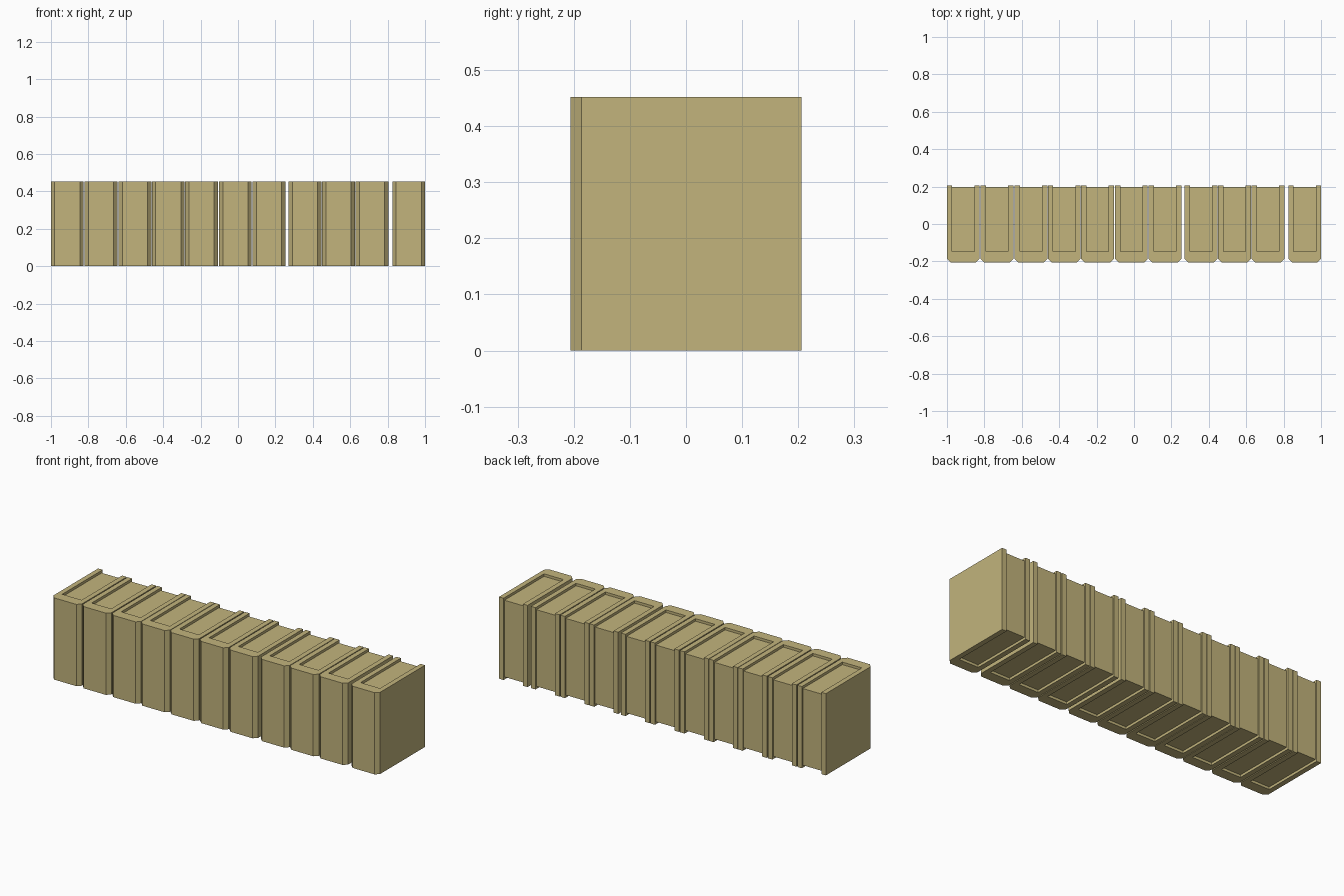
import bpy

if "Cube" in bpy.data.objects:
    bpy.data.objects.remove(bpy.data.objects["Cube"])

# One shared khaki material
mat = bpy.data.materials.new("khaki")
mat.diffuse_color = (0.54, 0.456, 0.202, 1)
mat.use_nodes = True
mat.node_tree.nodes["Principled BSDF"].inputs["Base Color"].default_value = mat.diffuse_color

H = 0.452        # book height
W = 0.0875       # half width of a book
D = 0.206        # half depth of a book
T = 0.028        # cover board thickness
C = 0.02         # spine corner chamfer
SPINE = -0.148   # inner face of the spine
RECESS = 0.014   # how far the pages sit below the cover edge


def prism(name, outline, z0, z1):
    """Extrude a counter-clockwise outline from z0 to z1."""
    n = len(outline)
    verts = [(x, y, z) for z in (z0, z1) for x, y in outline]
    faces = [tuple(reversed(range(n))), tuple(range(n, 2 * n))]
    faces += [(i, (i + 1) % n, (i + 1) % n + n, i + n) for i in range(n)]
    mesh = bpy.data.meshes.new(name)
    mesh.from_pydata(verts, [], faces)
    mesh.materials.append(mat)
    return mesh


# U-shaped cover: chamfered spine at the front, two boards running back
half = [(W - C, -D), (W, -D + C), (W, D), (W - T, D), (W - T, SPINE)]
cover = prism("cover", half + [(-x, y) for x, y in reversed(half)], 0, H)

# Page block, recessed at top, bottom and fore edge
p = W - T
pages = prism("pages", [(-p, SPINE), (p, SPINE), (p, 0.198), (-p, 0.198)],
              RECESS, H - RECESS)

# Row of books, with slightly uneven gaps
centres = [-0.9125, -0.732, -0.551, -0.373, -0.195, -0.014,
           0.166, 0.358, 0.537, 0.717, 0.9125]
for i, x in enumerate(centres, 1):
    for part, mesh in (("cover", cover), ("pages", pages)):
        ob = bpy.data.objects.new(f"book_{i}_{part}", mesh)
        ob.location.x = x
        bpy.context.collection.objects.link(ob)
